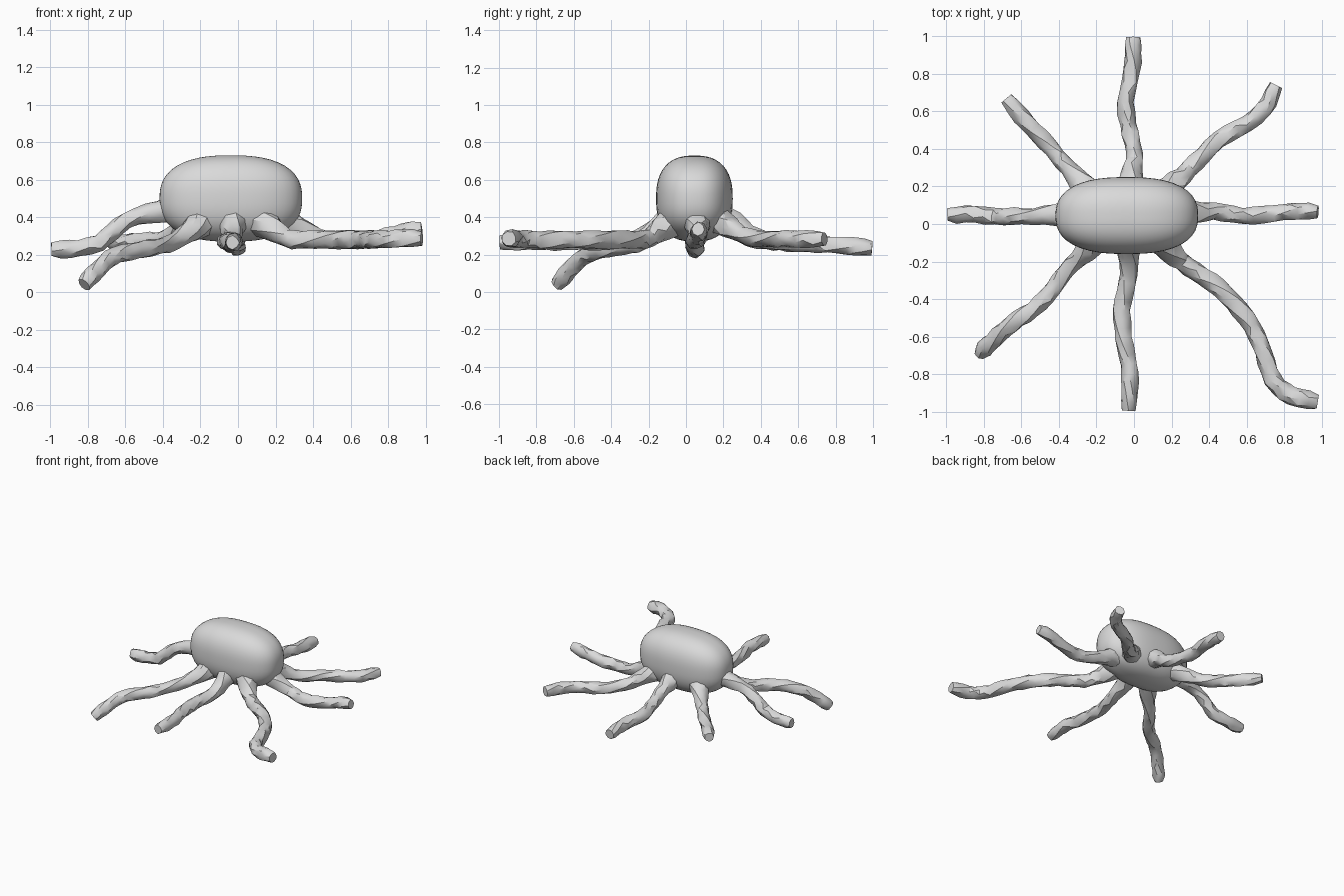
import bpy, bmesh, math, random
from mathutils import Vector

if "Cube" in bpy.data.objects:
    bpy.data.objects.remove(bpy.data.objects["Cube"])

random.seed(4)
grey = bpy.data.materials.new("plain grey")
grey.diffuse_color = (0.7, 0.7, 0.7, 1)
grey.use_nodes = True
grey.node_tree.nodes["Principled BSDF"].inputs["Base Color"].default_value = grey.diffuse_color


def finish(bm, name, angle):
    bmesh.ops.recalc_face_normals(bm, faces=bm.faces)
    mesh = bpy.data.meshes.new(name)
    bm.to_mesh(mesh)
    bm.free()
    mesh.materials.append(grey)
    obj = bpy.data.objects.new(name, mesh)
    bpy.context.collection.objects.link(obj)
    bpy.ops.object.select_all(action='DESELECT')
    obj.select_set(True)
    bpy.context.view_layer.objects.active = obj
    bpy.ops.object.shade_smooth_by_angle(angle=math.radians(angle))
    return obj


def smooth_path(pts, step):
    """Catmull-Rom curve through the points, sampled about every step."""
    p = [Vector(q) for q in pts]
    p = [2 * p[0] - p[1]] + p + [2 * p[-1] - p[-2]]
    out = []
    for a, b, c, d in zip(p, p[1:], p[2:], p[3:]):
        n = max(1, round((c - b).length / step))
        for i in range(n):
            t = i / n
            out.append(0.5 * (2 * b + (c - a) * t + (2 * a - 5 * b + 4 * c - d) * t * t
                              + (3 * b - a - 3 * c + d) * t ** 3))
    return out + [p[-2]]


def tentacle(name, pts, sides=8, radius=0.046):
    path = smooth_path(pts, 0.05)
    bm = bmesh.new()
    rings, dist = [], 0.0
    for i, c in enumerate(path):
        if i:
            dist += (c - path[i - 1]).length
        tan = (path[min(i + 1, len(path) - 1)] - path[max(i - 1, 0)]).normalized()
        side = tan.cross(Vector((0, 0, 1))).normalized()
        up = side.cross(tan)
        flare = 0.045 * max(0.0, 1 - dist / 0.24) ** 1.3   # thick root, slim limb
        rough = 0.0 if dist < 0.12 else 0.11
        r = radius + flare
        if i == len(path) - 1:
            r *= 0.8                                       # blunt tip
        ring = []
        for k in range(sides):
            a = 2 * math.pi * k / sides + i * 0.25
            rr = r * (1 + random.uniform(-rough, rough))
            ring.append(bm.verts.new(c + rr * (side * math.cos(a) + up * math.sin(a))))
        rings.append(ring)
    for r0, r1 in zip(rings, rings[1:]):
        for k in range(sides):
            m = (k + 1) % sides
            bm.faces.new((r0[k], r0[m], r1[m], r1[k]))
    bm.faces.new(rings[0])
    bm.faces.new(rings[-1])
    bmesh.ops.triangulate(bm, faces=bm.faces[:])
    return finish(bm, name, 30)


# Rounded, slightly boxy body
bm = bmesh.new()
bmesh.ops.create_uvsphere(bm, u_segments=48, v_segments=28, radius=1)
for v in bm.verts:
    n = 2.5
    v.co /= sum(abs(c) ** n for c in v.co) ** (1 / n)
    x, y, z = v.co
    v.co = (-0.038 + 0.38 * x, 0.045 + 0.205 * y, 0.5 + 0.23 * z)
finish(bm, "body", 60)

# Eight tentacles, each from inside the body to its tip
tentacle("right_tentacle", [(0.2, 0.06, 0.40), (0.32, 0.06, 0.345), (0.43, 0.07, 0.295),
         (0.58, 0.045, 0.275), (0.75, 0.06, 0.29), (0.88, 0.07, 0.32), (0.98, 0.065, 0.335)])
tentacle("back_right_tentacle", [(0.13, 0.13, 0.41), (0.23, 0.23, 0.35), (0.33, 0.33, 0.295),
         (0.45, 0.45, 0.285), (0.6, 0.535, 0.285), (0.69, 0.61, 0.285), (0.76, 0.74, 0.285)])
tentacle("back_tentacle", [(-0.02, 0.14, 0.42), (-0.01, 0.26, 0.365), (0, 0.38, 0.295),
         (-0.03, 0.53, 0.265), (-0.045, 0.65, 0.26), (-0.01, 0.82, 0.25), (-0.005, 0.995, 0.235)])
tentacle("back_left_tentacle", [(-0.2, 0.13, 0.41), (-0.29, 0.23, 0.35), (-0.38, 0.33, 0.29),
         (-0.5, 0.465, 0.27), (-0.6, 0.575, 0.265), (-0.68, 0.67, 0.265)])
tentacle("left_tentacle", [(-0.3, 0.05, 0.46), (-0.42, 0.05, 0.43), (-0.54, 0.04, 0.405),
         (-0.64, 0.04, 0.35), (-0.74, 0.04, 0.265), (-0.85, 0.05, 0.235), (-0.995, 0.05, 0.23)])
tentacle("front_left_tentacle", [(-0.18, -0.05, 0.39), (-0.26, -0.15, 0.32), (-0.37, -0.26, 0.26),
         (-0.5, -0.425, 0.23), (-0.65, -0.53, 0.2), (-0.75, -0.62, 0.12), (-0.82, -0.69, 0.04)])
tentacle("front_tentacle", [(-0.02, -0.06, 0.40), (-0.03, -0.16, 0.33), (-0.03, -0.27, 0.285),
         (-0.065, -0.46, 0.27), (-0.05, -0.65, 0.27), (-0.02, -0.8, 0.27), (-0.03, -0.995, 0.265)])
tentacle("front_right_tentacle", [(0.11, -0.05, 0.39), (0.2, -0.15, 0.325), (0.29, -0.23, 0.28),
         (0.45, -0.34, 0.28), (0.6, -0.5, 0.28), (0.69, -0.68, 0.28), (0.74, -0.83, 0.28),
         (0.84, -0.915, 0.285), (0.98, -0.945, 0.285)], radius=0.049)
